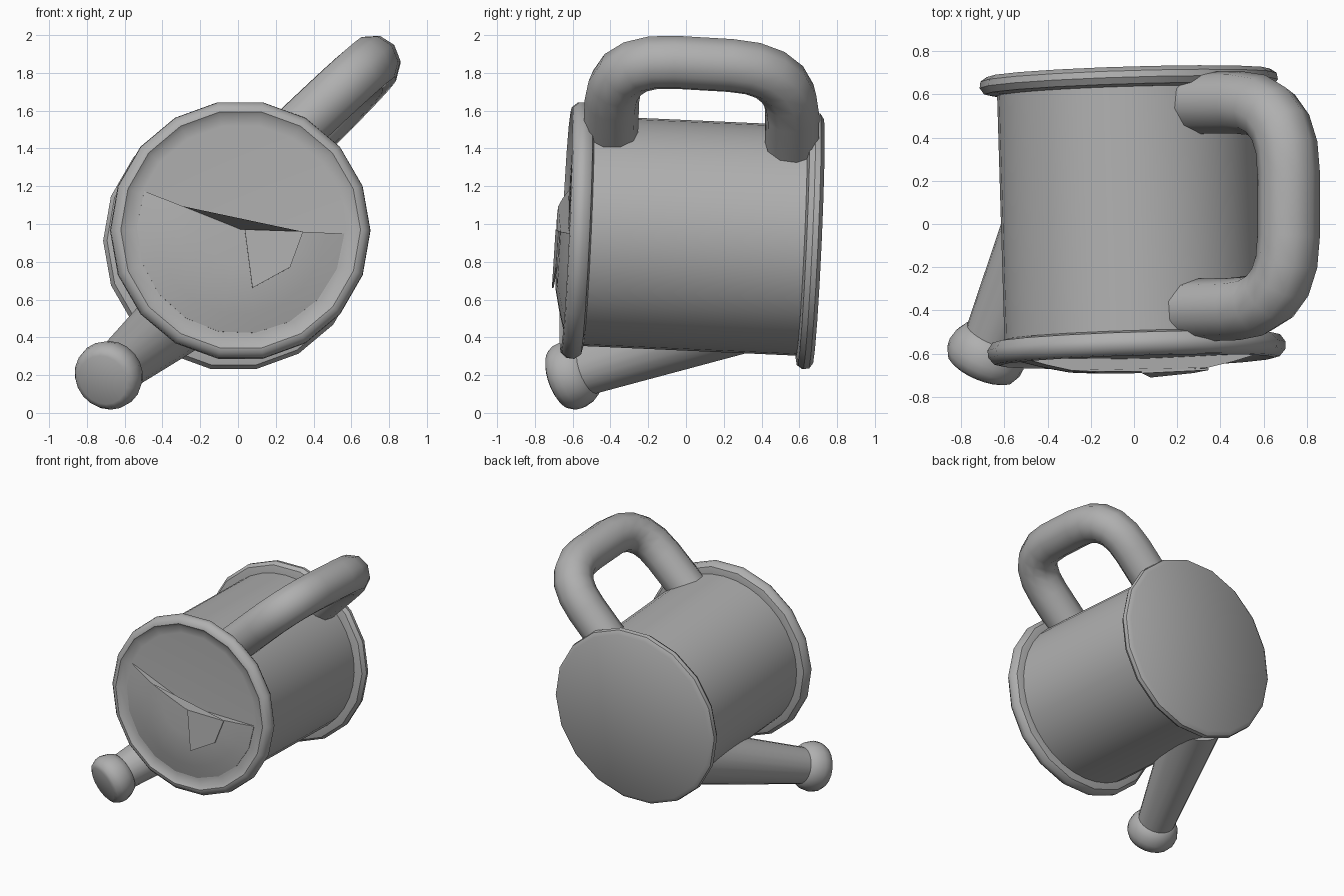
import bpy, bmesh, math
from mathutils import Vector, Matrix

cube = bpy.data.objects.get("Cube")
if cube:
    bpy.data.objects.remove(cube)

GREY = (0.43, 0.43, 0.43, 1)
mat = bpy.data.materials.new("plain_grey")
mat.use_nodes = True
mat.diffuse_color = GREY
bsdf = mat.node_tree.nodes["Principled BSDF"]
bsdf.inputs["Base Color"].default_value = GREY
bsdf.inputs["Roughness"].default_value = 0.7


def frame(origin, z_axis, up):
    """Matrix with local Z along z_axis and local Y close to up."""
    z = Vector(z_axis).normalized()
    x = Vector(up).cross(z).normalized()
    rot = Matrix((x, z.cross(x), z)).transposed().to_4x4()
    return Matrix.Translation(origin) @ rot


def finish(obj, angle=40):
    bpy.ops.object.select_all(action='DESELECT')
    obj.select_set(True)
    bpy.context.view_layer.objects.active = obj
    bpy.ops.object.shade_smooth_by_angle(angle=math.radians(angle))


def mesh_object(name, bm, matrix, angle=40):
    bmesh.ops.recalc_face_normals(bm, faces=bm.faces)
    bm.transform(matrix)
    me = bpy.data.meshes.new(name)
    bm.to_mesh(me)
    bm.free()
    me.materials.append(mat)
    obj = bpy.data.objects.new(name, me)
    bpy.context.collection.objects.link(obj)
    finish(obj, angle)
    return obj


def lathe(name, profile, matrix, steps=18, start=0, sweep=360, angle=40):
    """Turn (radius, height) points about local Z, then close any open ends."""
    bm = bmesh.new()
    verts = [bm.verts.new((r, 0, h)) for r, h in profile]
    edges = [bm.edges.new(p) for p in zip(verts, verts[1:])]
    turn = Matrix.Rotation(math.radians(start), 3, 'Z')
    bmesh.ops.rotate(bm, verts=verts, matrix=turn)
    bmesh.ops.spin(bm, geom=verts + edges, cent=(0, 0, 0), axis=(0, 0, 1),
                   angle=math.radians(sweep), steps=steps)
    bmesh.ops.remove_doubles(bm, verts=bm.verts, dist=0.0005)
    bmesh.ops.holes_fill(bm, edges=[e for e in bm.edges if e.is_boundary], sides=0)
    return mesh_object(name, bm, matrix, angle)


# Can: lies on its side, local Z points out of the front
can = frame((-0.005, 0, 0.94), (0.03, -1, 0.045), (0, 0, 1))
lathe("body", [(0.61, -0.65), (0.61, 0.57)], can, steps=36)
lathe("front_rim", [(0, 0.53), (0.62, 0.52), (0.665, 0.53), (0.69, 0.565), (0.687, 0.6),
                    (0.66, 0.632), (0.635, 0.637), (0.61, 0.62), (0.56, 0.615), (0, 0.625)], can)
lathe("back_rim", [(0, -0.61), (0.62, -0.61), (0.67, -0.62), (0.69, -0.65),
                   (0.685, -0.68), (0.655, -0.7), (0, -0.7)], can)

# Half cover: bulges over the lower part of the front, open along its top edge
lathe("half_cover", [(0, 0.6), (0, 0.683), (0.2, 0.682), (0.33, 0.674), (0.45, 0.648),
                     (0.55, 0.62), (0.55, 0.6), (0, 0.6)], can, steps=10, start=158, sweep=200)

# Flat facet beside the middle of the cover
bm = bmesh.new()
corners = [(0.02, 0, 0.683), (0.33, -0.01, 0.677), (0.26, -0.2, 0.68), (0.06, -0.31, 0.69)]
bm.faces.new([bm.verts.new(c) for c in corners])
bm.normal_update()
bmesh.ops.solidify(bm, geom=bm.faces[:], thickness=0.009)
mesh_object("cover_facet", bm, can, 1)

# Spout: tapered tube ending in a rounded nozzle
direction = Vector((0.42, 1, 0.35)).normalized()
spout = frame((-0.715, -0.68, 0.174), direction, (0, 0, 1))
lathe("spout", [(0.128, 0.08), (0.205, 1.18)], spout, steps=20)
lathe("nozzle", [(0, 0), (0.135, 0), (0.163, 0.015), (0.181, 0.05), (0.185, 0.09),
                 (0.172, 0.14), (0.148, 0.18), (0.115, 0.2), (0, 0.2)], spout, steps=20)


# Handle: round tube along a path with rounded corners
def rounded(points, radius, steps=5):
    path = [points[0]]
    for a, b, c in zip(points, points[1:], points[2:]):
        p, q = b + (a - b).normalized() * radius, b + (c - b).normalized() * radius
        for i in range(steps + 1):
            t = i / steps
            path.append(p.lerp(b, t).lerp(b.lerp(q, t), t))
    return path + [points[-1]]


path = rounded([Vector(p) for p in ((0.24, -0.4, 1.43), (0.715, -0.385, 1.875),
                                    (0.715, 0.565, 1.82), (0.26, 0.56, 1.36))], 0.33)
curve = bpy.data.curves.new("handle", 'CURVE')
curve.dimensions = '3D'
curve.bevel_depth = 0.145
curve.bevel_resolution = 3
curve.use_fill_caps = True
spline = curve.splines.new('POLY')
spline.points.add(len(path) - 1)
for point, co in zip(spline.points, path):
    point.co = (*co, 1)
curve.materials.append(mat)
handle = bpy.data.objects.new("handle", curve)
bpy.context.collection.objects.link(handle)
bpy.ops.object.select_all(action='DESELECT')
handle.select_set(True)
bpy.context.view_layer.objects.active = handle
bpy.ops.object.convert(target='MESH')
finish(bpy.context.view_layer.objects.active)
